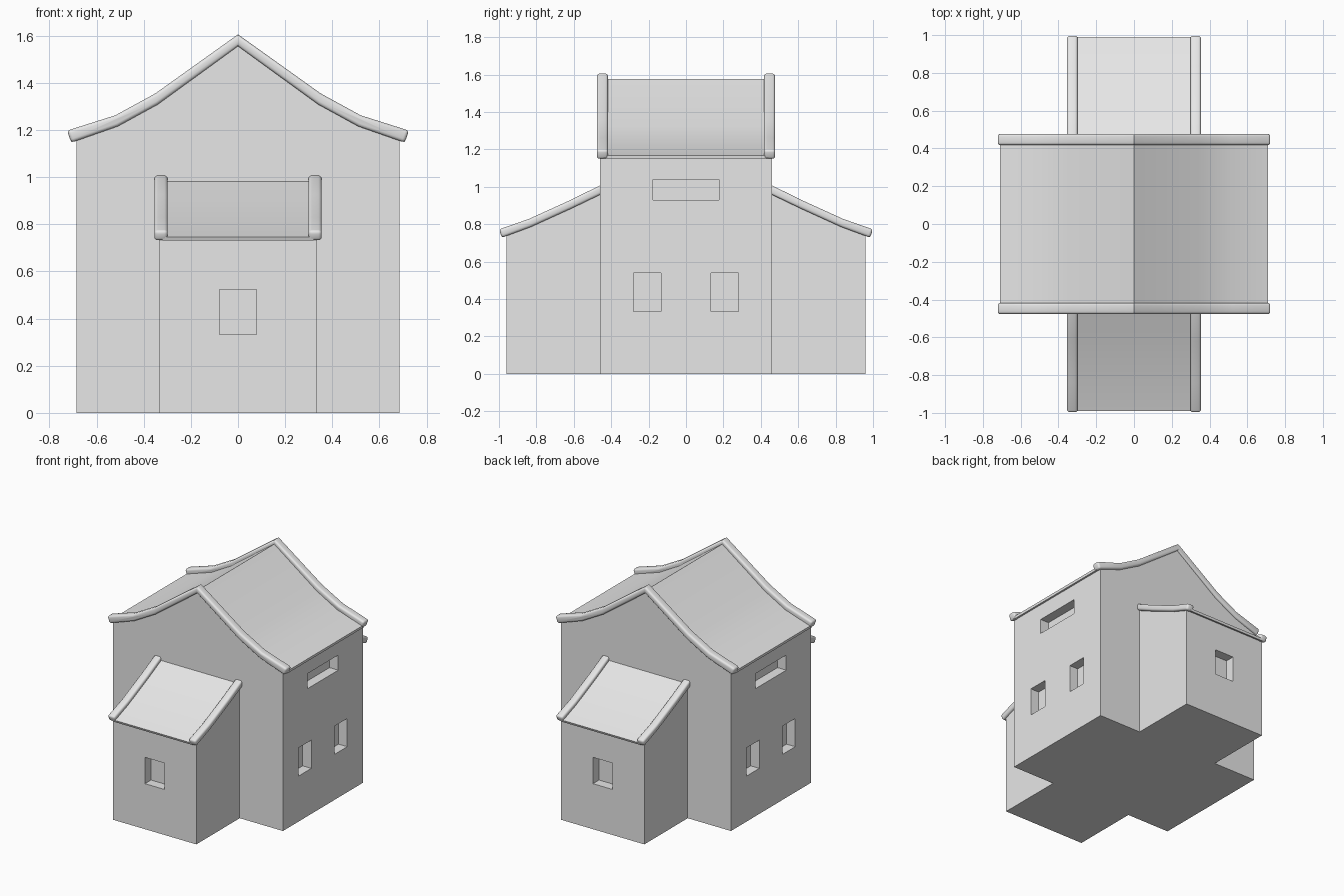
import bpy, bmesh, math
from mathutils import Matrix, Vector

if "Cube" in bpy.data.objects:
    bpy.data.objects.remove(bpy.data.objects["Cube"])

plaster = bpy.data.materials.new("light_grey")
plaster.use_nodes = True
GREY = (0.8, 0.8, 0.8, 1.0)
plaster.diffuse_color = GREY
plaster.node_tree.nodes["Principled BSDF"].inputs["Base Color"].default_value = GREY


def add_object(name, bm):
    bmesh.ops.recalc_face_normals(bm, faces=bm.faces)
    mesh = bpy.data.meshes.new(name)
    bm.to_mesh(mesh)
    bm.free()
    mesh.materials.append(plaster)
    obj = bpy.data.objects.new(name, mesh)
    bpy.context.collection.objects.link(obj)
    return obj


def activate(obj):
    bpy.ops.object.select_all(action="DESELECT")
    obj.select_set(True)
    bpy.context.view_layer.objects.active = obj


def prism(name, profile, axis, start, end):
    """Extrude a (horizontal, height) profile along x or y."""
    bm = bmesh.new()
    place = (lambda u, v, t: (t, u, v)) if axis == "x" else (lambda u, v, t: (u, t, v))
    face = bm.faces.new([bm.verts.new(place(u, v, start)) for u, v in profile])
    moved = bmesh.ops.extrude_face_region(bm, geom=[face])["geom"]
    verts = [g for g in moved if isinstance(g, bmesh.types.BMVert)]
    bmesh.ops.translate(bm, verts=verts, vec=Vector(place(0, 0, end - start)))
    return add_object(name, bm)


def smooth(obj):
    activate(obj)
    bpy.ops.object.shade_smooth_by_angle(angle=math.radians(35))


def round_edges(obj, width):
    mod = obj.modifiers.new("rounded", "BEVEL")
    mod.width, mod.segments = width, 3
    mod.limit_method, mod.angle_limit = "ANGLE", math.radians(75)
    activate(obj)
    bpy.ops.object.modifier_apply(modifier=mod.name)
    smooth(obj)


def cut_windows(obj, boxes):
    """Sink rectangular recesses given as (centre, size)."""
    bm = bmesh.new()
    for centre, size in boxes:
        bmesh.ops.create_cube(bm, size=1, matrix=Matrix.Translation(centre) @ Matrix.Diagonal((*size, 1)))
    cutter = add_object("window_cutter", bm)
    cutter.hide_render = True
    mod = obj.modifiers.new("windows", "BOOLEAN")
    mod.operation, mod.solver, mod.object = "DIFFERENCE", "EXACT", cutter
    activate(obj)
    bpy.ops.object.modifier_apply(modifier=mod.name)
    bpy.data.objects.remove(cutter)


def mirrored(half):
    """Mirror a ridge-to-eave line into a full eave-to-eave line."""
    return [(-u, v) for u, v in reversed(half[1:])] + half


def ribbon(top, bottom):
    return top + bottom[::-1]


def shift(line, dz):
    return [(u, v + dz) for u, v in line]


# Roof lines, ridge to eave
MAIN_TOP = [(0, 1.605), (0.35, 1.355), (0.52, 1.262), (0.725, 1.197)]
MAIN_LOW = [(0, 1.555), (0.34, 1.308), (0.51, 1.215), (0.707, 1.146)]
LEAN_TOP = [(0.45, 1.012), (0.62, 0.928), (0.84, 0.828), (1.0, 0.772)]
LEAN_LOW = [(0.45, 0.962), (0.61, 0.885), (0.83, 0.785), (0.984, 0.728)]
WALL_X, WALL_Y, LEAN_X, LEAN_Y = 0.685, 0.46, 0.336, 0.96
DEPTH = 0.14

# Main house walls with side windows
gable = [(0, 1.56), (0.34, 1.315), (0.51, 1.222), (WALL_X, 1.162)]
house = prism("house_walls", mirrored(gable) + [(WALL_X, 0), (-WALL_X, 0)], "y", -WALL_Y, WALL_Y)
windows = []
for s in (-1, 1):
    windows.append(((s * WALL_X, 0, 0.985), (DEPTH, 0.354, 0.11)))
    for y in (-0.207, 0.207):
        windows.append(((s * WALL_X, y, 0.435), (DEPTH, 0.148, 0.206)))
cut_windows(house, windows)
smooth(house)

# Main roof covering and gable edge trims
main_surface = mirrored(shift([(u * 0.978, v) for u, v in MAIN_TOP], -0.03))
main_under = mirrored([(u, v + 0.002) for u, v in MAIN_LOW])
smooth(prism("main_roof", ribbon(main_surface, main_under), "y", -0.44, 0.44))
for label, s in (("front", -1), ("back", 1)):
    trim = prism(label + "_gable_trim", ribbon(mirrored(MAIN_TOP), mirrored(MAIN_LOW)),
                 "y", s * 0.417, s * 0.477)
    round_edges(trim, 0.014)

# Lean-to wings at the front and back
for label, s in (("front", -1), ("back", 1)):
    def side(line):
        return [(s * u, v) for u, v in line]

    wall_top = [(0.44, 0.975), (0.61, 0.893), (0.83, 0.793), (LEAN_Y, 0.745)]
    wing = prism(label + "_wing_walls", side(wall_top + [(LEAN_Y, 0), (0.44, 0)]), "x", -LEAN_X, LEAN_X)
    cut_windows(wing, [((0, s * LEAN_Y, 0.428), (0.158, DEPTH, 0.192))])
    smooth(wing)
    surface = [(min(u, 0.99), v) for u, v in shift(LEAN_TOP, -0.026)]
    smooth(prism(label + "_wing_roof", side(ribbon(surface, shift(LEAN_LOW, 0.002))), "x", -0.32, 0.32))
    for name, t in (("right", -1), ("left", 1)):
        trim = prism(f"{label}_wing_{name}_trim", side(ribbon(LEAN_TOP, LEAN_LOW)),
                     "x", t * 0.298, t * 0.355)
        round_edges(trim, 0.014)
